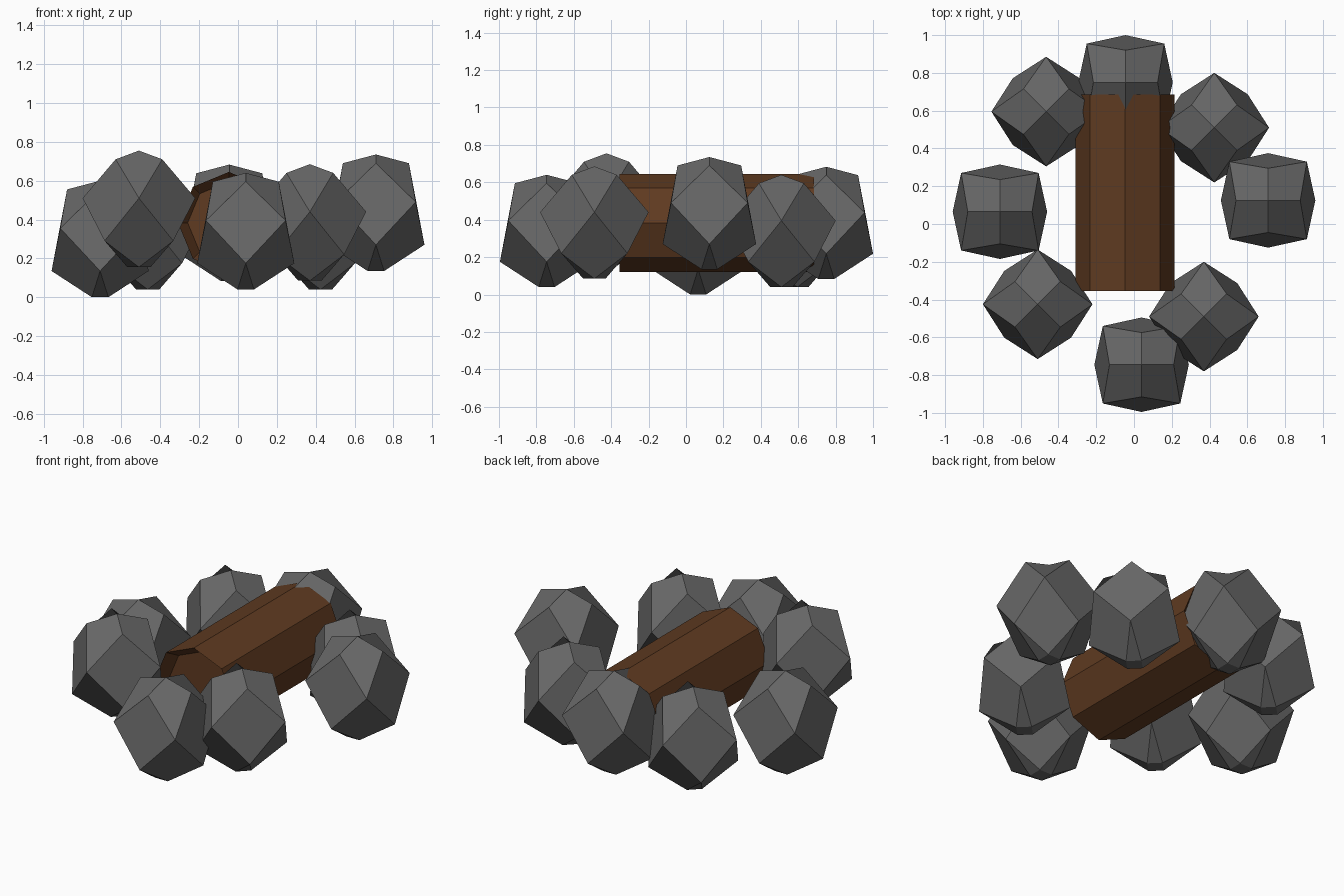
import bpy, bmesh, math
from mathutils import Matrix, Vector

cube = bpy.data.objects.get("Cube")
if cube:
    bpy.data.objects.remove(cube, do_unlink=True)


def make_material(name, rgb):
    mat = bpy.data.materials.new(name)
    mat.use_nodes = True
    mat.diffuse_color = (*rgb, 1)
    bsdf = mat.node_tree.nodes["Principled BSDF"]
    bsdf.inputs["Base Color"].default_value = (*rgb, 1)
    bsdf.inputs["Roughness"].default_value = 0.9
    return mat


def add_object(name, mesh, location, angle=0):
    obj = bpy.data.objects.new(name, mesh)
    obj.location = location
    obj.rotation_euler.z = angle
    bpy.context.collection.objects.link(obj)
    return obj


def finish(bm, name, mat):
    bmesh.ops.recalc_face_normals(bm, faces=bm.faces)
    mesh = bpy.data.meshes.new(name)
    bm.to_mesh(mesh)
    bm.free()
    mesh.materials.append(mat)
    return mesh


def ring(bm, radius, z, offset=0.0):
    """Four vertices around the vertical axis."""
    angles = [(i + offset) * math.pi / 2 for i in range(4)]
    return [bm.verts.new((radius * math.cos(a), radius * math.sin(a), z)) for a in angles]


stone_grey = make_material("stone grey", (0.135, 0.135, 0.135))
bark_brown = make_material("bark brown", (0.115, 0.043, 0.015))

# Stone: twelve-sided boulder with a small flat base, origin at its base
bm = bmesh.new()
apex = bm.verts.new((0, 0, 0.6))
upper = ring(bm, 0.17, 0.555)
middle = ring(bm, 0.29, 0.355, 0.5)
lower = ring(bm, 0.25, 0.135)
base = ring(bm, 0.06, 0, 0.5)
for i in range(4):
    n = (i + 1) % 4
    bm.faces.new((apex, upper[i], middle[i], upper[n]))
    bm.faces.new((upper[i], middle[i], lower[i], middle[i - 1]))
    bm.faces.new((middle[i], lower[i], base[i], lower[n]))
    bm.faces.new((lower[i], base[i], base[i - 1]))
bm.faces.new(base)
stone_mesh = finish(bm, "stone", stone_grey)

# Ring of stones: name, x, y, height of base, turned by an eighth
stones = [
    ("front", 0.04, -0.745, 0.04, False),
    ("front_left", 0.37, -0.49, 0.085, True),
    ("left", 0.71, 0.125, 0.135, False),
    ("back_left", 0.425, 0.51, 0.04, True),
    ("back", -0.045, 0.75, 0.083, False),
    ("back_right", -0.465, 0.595, 0.04, True),
    ("right", -0.71, 0.065, 0.0, False),
    ("front_right", -0.51, -0.425, 0.155, True),
]
for name, x, y, z, turned in stones:
    add_object(name + "_stone", stone_mesh, (x, y, z), math.pi / 4 if turned else 0)

# Log: eight-sided, lying front to back, with hollowed ends
bm = bmesh.new()
bmesh.ops.create_cone(bm, cap_ends=True, segments=8, radius1=0.262, radius2=0.262,
                      depth=1.04, matrix=Matrix.Rotation(math.pi / 2, 4, "X"))
bm.normal_update()
for cap in [f for f in bm.faces if len(f.verts) == 8]:
    inward = -cap.normal.copy()
    bmesh.ops.inset_region(bm, faces=[cap], thickness=0.05)
    bmesh.ops.translate(bm, verts=cap.verts, vec=inward * 0.07)
add_object("log", finish(bm, "log", bark_brown), Vector((-0.047, 0.165, 0.383)))
